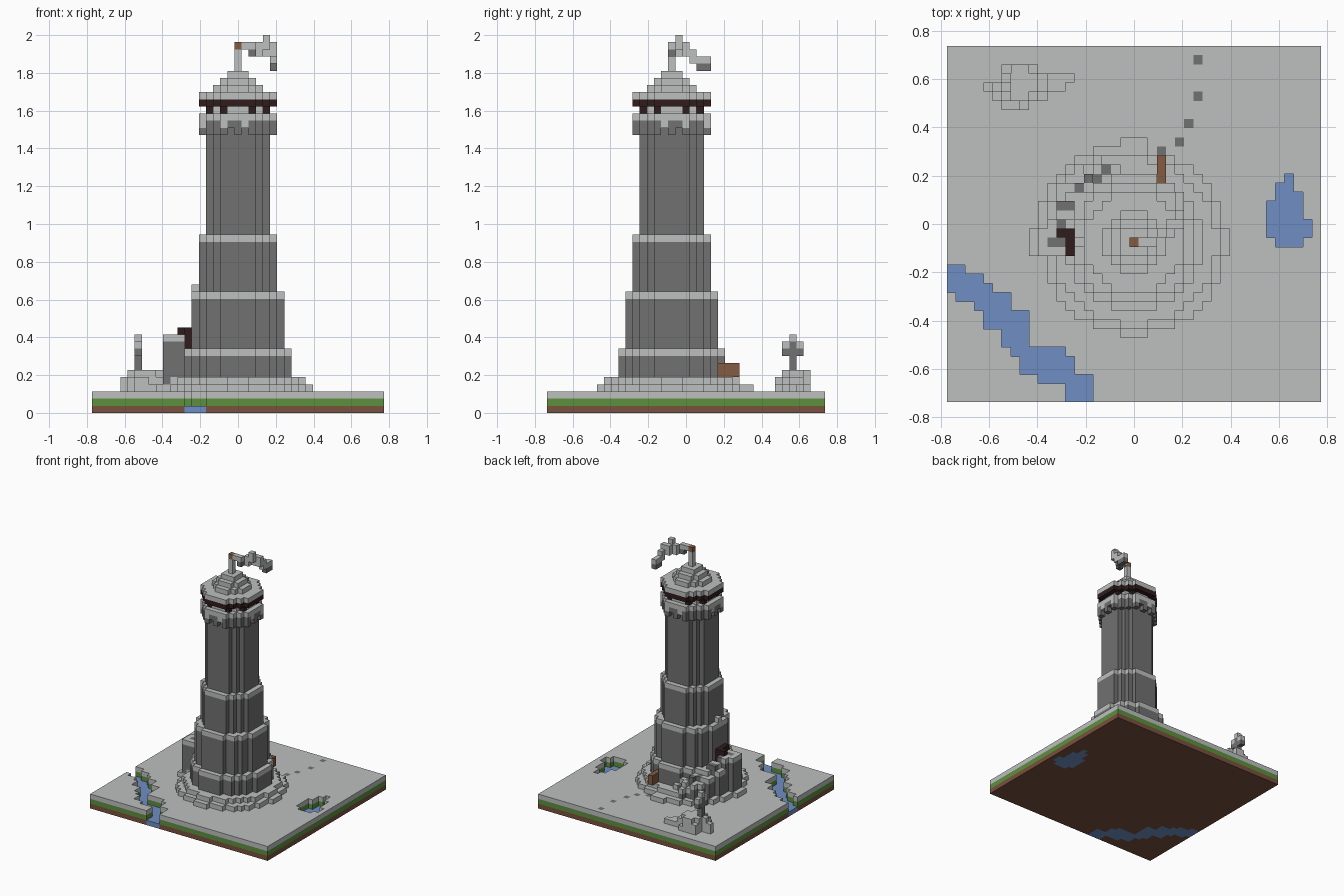
import bpy, bmesh, math
from mathutils import Vector

if "Cube" in bpy.data.objects:
    bpy.data.objects.remove(bpy.data.objects["Cube"], do_unlink=True)

V = 2 / 53          # block size
CY = -2             # tower axis, in blocks along y

PALETTE = {
    "snow": (0.51, 0.53, 0.52), "stone": (0.165, 0.165, 0.165),
    "grass": (0.11, 0.28, 0.05), "dirt": (0.19, 0.085, 0.048),
    "water": (0.16, 0.275, 0.55), "dark_wood": (0.03, 0.012, 0.012),
    "wood": (0.235, 0.107, 0.054),
}
MATS = {}
for name, rgb in PALETTE.items():
    m = bpy.data.materials.new(name)
    m.use_nodes = True
    m.diffuse_color = (*rgb, 1)
    bsdf = m.node_tree.nodes["Principled BSDF"]
    bsdf.inputs["Base Color"].default_value = (*rgb, 1)
    bsdf.inputs["Roughness"].default_value = 0.9
    MATS[name] = m


def build(name, cells):
    """Make one mesh of the exposed sides of a {(x, y, z): colour} block set."""
    bm = bmesh.new()
    corners = {}
    used = sorted(set(cells.values()))

    def corner(p):
        key = tuple(round(c * 2) for c in p)
        if key not in corners:
            corners[key] = bm.verts.new(p * V)
        return corners[key]

    for cell, colour in cells.items():
        centre = Vector(cell) + Vector((0, 0, 0.5))
        for axis in range(3):
            for sign in (-1, 1):
                n = Vector((0, 0, 0))
                n[axis] = sign
                if tuple(int(c + d) for c, d in zip(cell, n)) in cells:
                    continue
                u = Vector((0, 0, 0))
                u[(axis + 1) % 3] = 0.5
                w = n.cross(u)
                mid = centre + n / 2
                f = bm.faces.new([corner(mid + q) for q in (-u - w, u - w, u + w, w - u)])
                f.material_index = used.index(colour)
    mesh = bpy.data.meshes.new(name)
    bm.to_mesh(mesh)
    bm.free()
    for c in used:
        mesh.materials.append(MATS[c])
    obj = bpy.data.objects.new(name, mesh)
    bpy.context.collection.objects.link(obj)
    return obj


def disc(r, limit=None):
    """Block columns of a round plan about the tower axis."""
    limit = r * r + r if limit is None else limit
    return [(x, y + CY) for x in range(-r, r + 1) for y in range(-r, r + 1)
            if x * x + y * y <= limit]


def rows(top, spans):
    """Columns from (first, last) spans, one row after another towards the front."""
    return {(x, top - n) for n, (a, b) in enumerate(spans) for x in range(a, b + 1)}


# Ground slab: dirt, grass and snow, with a sunken river and pond
river = rows(-5, [(-20, -19), (-20, -17), (-20, -16), (-19, -14), (-17, -14),
                  (-16, -12), (-16, -12), (-14, -12), (-14, -12), (-13, -8),
                  (-12, -7), (-12, -7), (-10, -5), (-7, -5), (-7, -5)])
pond = rows(5, [(17, 17), (16, 17), (16, 18), (15, 18), (15, 18), (15, 19),
                (15, 19), (16, 18)])
stones = {(7, 18), (7, 14), (6, 11), (5, 9), (3, 8)}
ground = {}
for x in range(-20, 21):
    for y in range(-19, 20):
        if (x, y) in river | pond:
            ground[x, y, 0] = "water"
            continue
        for z, colour in enumerate(("dirt", "grass", "snow")):
            ground[x, y, z] = colour
        if (x, y) in stones:
            ground[x, y, 2] = "stone"
build("ground", ground)

# Snow drift stepped around the foot of the tower
drift = {}
for z, r in ((3, 10), (4, 9)):
    for x, y in disc(r, r * r + 2):
        drift[x, y, z] = "snow"
for x, y in disc(11, 123):
    if 80 < math.degrees(math.atan2(y - CY, x)) % 360 < 190:
        drift[x, y, 3] = "snow"
build("snow_drift", drift)

# Tower shaft: stone tiers, each capped with snow
tower = {}
for r, low, high, cap in ((7, 4, 9, 1), (6, 9, 17, 1), (5, 17, 25, 1), (4, 25, 42, 0)):
    for x, y in disc(r):
        for z in range(low, high):
            tower[x, y, z] = "snow" if z >= high - cap else "stone"
tower[-6, CY, 17] = "snow"
build("tower_shaft", tower)

# Crown: toothed stone ledge, lookout openings and snowy rim
crown = {}
core = set(disc(4))
for x, y in disc(5):
    rim = (x, y) not in core
    dy = y - CY
    if rim and (x + dy) % 2:
        crown[x, y, 39] = "stone"
    crown[x, y, 40] = "snow" if (x * dy) % 3 == 1 else "stone"
    crown[x, y, 41] = "snow"
    if not rim:
        crown[x, y, 42] = "dark_wood" if {abs(x), abs(dy)} == {4, 2} else "snow"
    crown[x, y, 43] = "dark_wood"
    crown[x, y, 44] = "snow"
build("tower_crown", crown)

# Stepped snowy roof
roof = {}
for z, r in ((45, 3), (46, 2), (47, 1)):
    for x, y in disc(r, r * r + 1):
        roof[x, y, z] = "snow"
build("roof", roof)

# Flagpole with a wind-bent flag
build("flagpole", {(0, CY, z): "wood" if z == 51 else "snow" for z in range(48, 52)})
flag = {}
for x, y, low, high in ((1, -2, 51, 51), (2, -2, 50, 51), (3, -1, 50, 51),
                        (4, -1, 51, 52), (4, 0, 50, 51), (5, 0, 50, 51),
                        (5, 1, 49, 50), (5, 2, 48, 49), (5, 3, 48, 49)):
    for z in range(low, high + 1):
        flag[x, y, z] = "stone" if (x, z) in ((2, 50), (5, 48)) else "snow"
build("flag", flag)

# Stair winding up around the back to the side door
stair = {}
inner = set(disc(7))
for x, y in disc(10, 102):
    angle = math.degrees(math.atan2(y - CY, x)) % 360
    if (x, y) in inner or not 72 < angle < 190:
        continue
    step = min(7, int((angle - 72) / 13))
    outer = x * x + (y - CY) ** 2 > 84
    top = 4 + step - (1 if outer and step < 7 else 0)
    for z in range(3, top):
        stair[x, y, z] = "stone"
    bare = not outer and int(angle / 7) % 2
    stair[x, y, top - 1] = "stone" if bare else "snow"
build("stair", stair)

# Side door at the stair head
build("side_door", {(-7, y, z): "dark_wood" for y in (-3, -2, -1) for z in (9, 10, 11)}
      | {(-8, y, 11): "dark_wood" for y in (-1,)})

# Wooden gate at the stair foot
gate = {(3, 5, z): "wood" for z in range(3, 7)}
gate.update({(3, 6, 5): "wood", (3, 6, 6): "wood", (3, 7, 5): "wood", (3, 7, 6): "wood"})
build("gate", gate)

# Snowy mound behind the tower
mound = {}
for z, cols in enumerate((
        rows(17, [(-14, -11), (-14, -7), (-16, -8), (-15, -10), (-14, -12)]),
        rows(17, [(-14, -12), (-14, -10), (-16, -10), (-15, -11), (-14, -13)]),
        rows(17, [(-13, -12), (-14, -11), (-15, -11), (-14, -12)])), start=3):
    for x, y in cols:
        mound[x, y, z] = "snow"
build("mound", mound)

# Cross-shaped marker standing on the mound
marker = {(-14, 15, z): "stone" for z in range(6, 10)}
marker[-14, 15, 10] = "snow"
for y in (14, 16):
    marker[-14, y, 8] = "stone"
    marker[-14, y, 9] = "snow"
build("marker", marker)
